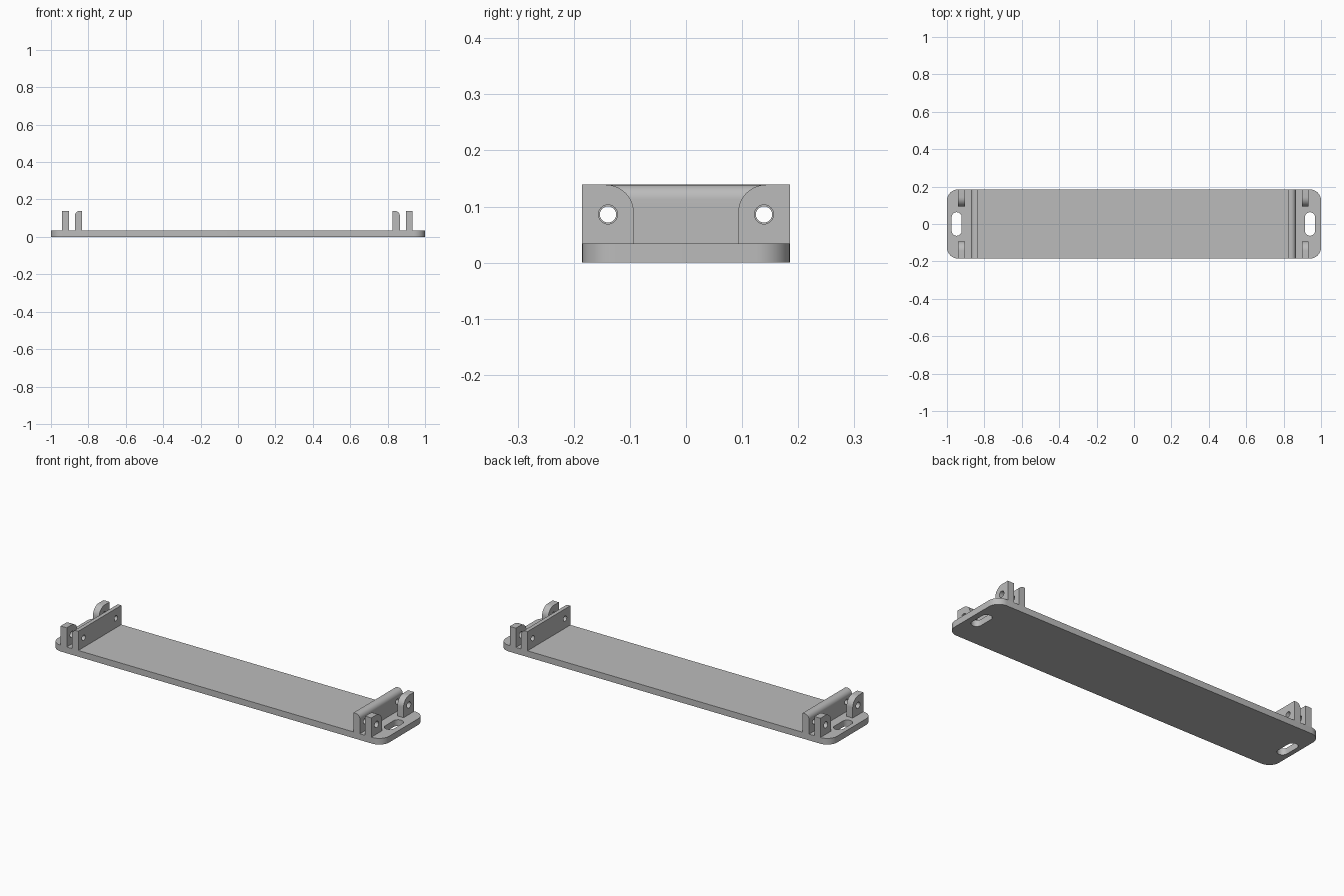
import bpy, bmesh
from math import cos, sin, pi

cube = bpy.data.objects.get("Cube")
if cube:
    bpy.data.objects.remove(cube, do_unlink=True)

grey = bpy.data.materials.new("plain grey")
grey.use_nodes = True
grey.diffuse_color = (0.5, 0.5, 0.5, 1)
grey.node_tree.nodes["Principled BSDF"].inputs["Base Color"].default_value = (0.5, 0.5, 0.5, 1)

BASE_TOP, TOP, HALF_Y = 0.034, 0.139, 0.185
HOLE_Y, HOLE_Z = 0.139, 0.086
PLACE = {
    "x": lambda u, v, d: (d, u, v),
    "y": lambda u, v, d: (u, d, v),
    "z": lambda u, v, d: (u, v, d),
}


def rounded_rect(u0, u1, v0, v1, radii, steps=12):
    """Outline with radii for the low-u/low-v, high/low, high/high, low/high corners."""
    corners = [(u0, v0, 1, 1), (u1, v0, -1, 1), (u1, v1, -1, -1), (u0, v1, 1, -1)]
    points = []
    for i, ((u, v, su, sv), r) in enumerate(zip(corners, radii)):
        if r == 0:
            points.append((u, v))
            continue
        for s in range(steps + 1):
            a = pi + (i + s / steps) * pi / 2
            points.append((u + su * r + r * cos(a), v + sv * r + r * sin(a)))
    return points


def circle(u, v, r):
    return rounded_rect(u - r, u + r, v - r, v + r, [r] * 4, 8)


def prism(name, outline, axis, d0, d1):
    """Extrude a flat outline along an axis from d0 to d1."""
    bm = bmesh.new()
    lo, hi = [[bm.verts.new(PLACE[axis](u, v, d)) for u, v in outline] for d in (d0, d1)]
    bm.faces.new(lo)
    bm.faces.new(hi)
    n = len(outline)
    for i in range(n):
        j = (i + 1) % n
        bm.faces.new((lo[i], lo[j], hi[j], hi[i]))
    bmesh.ops.remove_doubles(bm, verts=bm.verts, dist=0.00001)
    bmesh.ops.recalc_face_normals(bm, faces=bm.faces)
    mesh = bpy.data.meshes.new(name)
    bm.to_mesh(mesh)
    bm.free()
    mesh.materials.append(grey)
    obj = bpy.data.objects.new(name, mesh)
    bpy.context.collection.objects.link(obj)
    return obj


def cut(obj, cutters):
    """Subtract the cutters, then discard them."""
    for cutter in cutters:
        cutter.hide_render = True
        mod = obj.modifiers.new("cut", "BOOLEAN")
        mod.operation, mod.solver, mod.object = "DIFFERENCE", "EXACT", cutter
    graph = bpy.context.evaluated_depsgraph_get()
    mesh = bpy.data.meshes.new_from_object(obj.evaluated_get(graph))
    obj.modifiers.clear()
    obj.data = mesh
    for cutter in cutters:
        bpy.data.objects.remove(cutter, do_unlink=True)


parts = []
slots = []
for side, sign, shift in (("left", 1, 0), ("right", -1, 0.007)):
    def span(a, b):
        return sorted((sign * (a + shift), sign * (b + shift)))

    # Cross wall with its outer top edge rounded and two screw holes
    x0, x1 = span(0.827, 0.865)
    radii = (0, 0, 0.026, 0) if sign > 0 else (0, 0, 0, 0.026)
    wall = prism(side + "_cross_wall", rounded_rect(x0, x1, BASE_TOP, TOP, radii),
                 "y", -HALF_Y, HALF_Y)
    cut(wall, [prism("hole", circle(y, HOLE_Z, 0.0145), "x", x0 - 0.1, x1 + 0.1)
               for y in (-HOLE_Y, HOLE_Y)])
    parts.append(wall)

    # Pair of lugs, rounded towards the middle, with wider holes
    x0, x1 = span(0.897, 0.934)
    for end, e in (("front", -1), ("back", 1)):
        y0, y1 = sorted((e * 0.093, e * HALF_Y))
        radii = (0, 0, 0.05, 0) if e < 0 else (0, 0, 0, 0.05)
        lug = prism(f"{side}_{end}_lug", rounded_rect(y0, y1, BASE_TOP, TOP, radii),
                    "x", x0, x1)
        cut(lug, [prism("hole", circle(e * HOLE_Y, HOLE_Z, 0.017), "x", x0 - 0.1, x1 + 0.1)])
        parts.append(lug)

    # Mounting slot cutter
    x0, x1 = span(0.914, 0.968)
    slots.append(prism("slot", rounded_rect(x0, x1, -0.063, 0.063, [(x1 - x0) / 2] * 4),
                       "z", -0.1, 0.1))

# Base plate with rounded corners and a mounting slot at each end
base = prism("base_plate", rounded_rect(-1, 1, -HALF_Y, HALF_Y, [0.06] * 4), "z", 0, BASE_TOP)
cut(base, slots)
parts.append(base)

# Smooth the curved faces, keep the edges sharp
bpy.ops.object.select_all(action="DESELECT")
for part in parts:
    part.select_set(True)
bpy.context.view_layer.objects.active = base
bpy.ops.object.shade_smooth_by_angle(angle=pi / 6)
